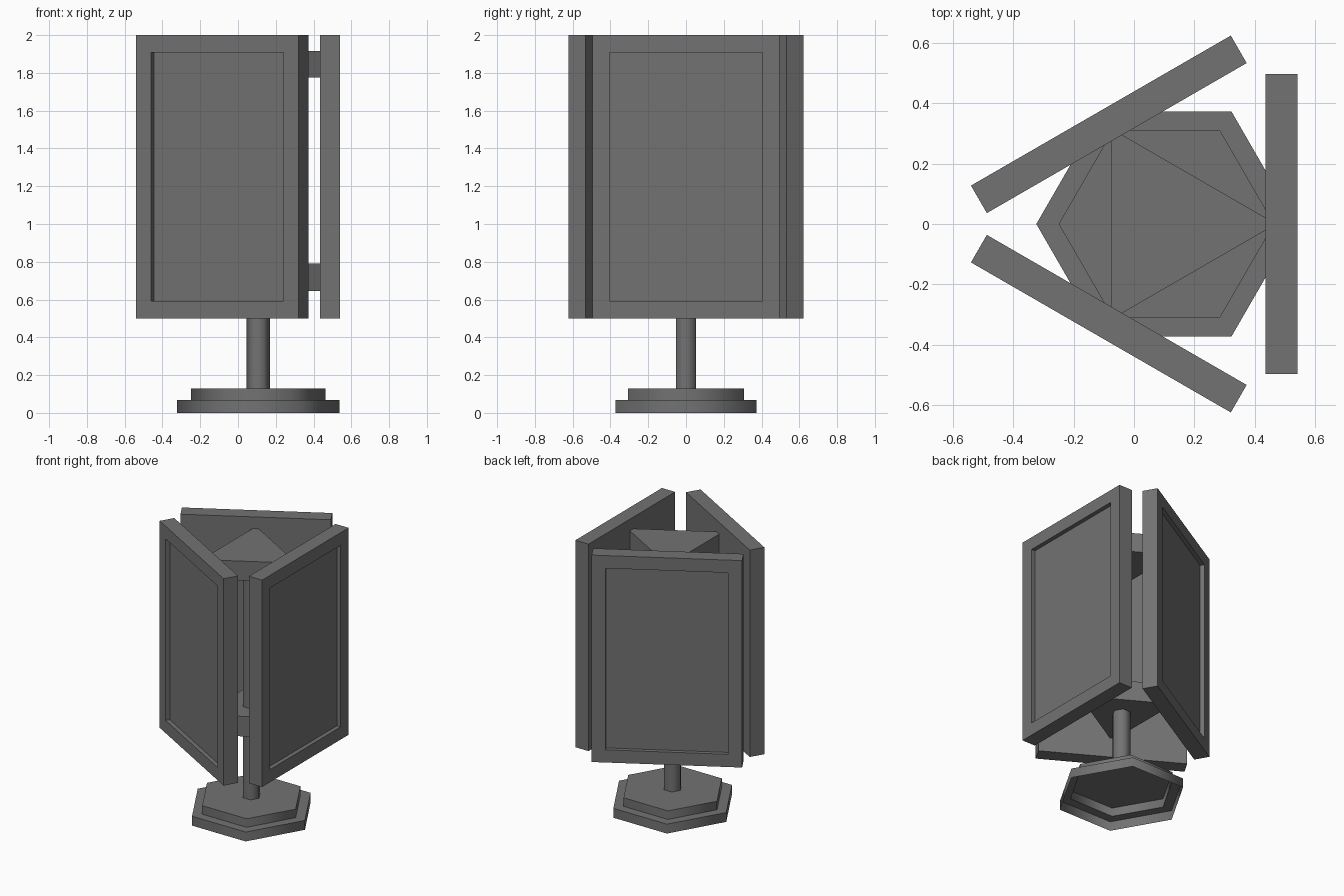
import bpy, bmesh
from math import radians, cos, sin, pi
from mathutils import Matrix

if "Cube" in bpy.data.objects:
    bpy.data.objects.remove(bpy.data.objects["Cube"])

CX = 0.107  # vertical axis of the stand

dark = bpy.data.materials.new("dark_grey")
dark.diffuse_color = (0.17, 0.17, 0.17, 1)
dark.use_nodes = True
dark.node_tree.nodes["Principled BSDF"].inputs["Base Color"].default_value = dark.diffuse_color


def finish(bm, name, smooth_angle=None):
    bmesh.ops.recalc_face_normals(bm, faces=bm.faces)
    me = bpy.data.meshes.new(name)
    bm.to_mesh(me)
    bm.free()
    me.materials.append(dark)
    ob = bpy.data.objects.new(name, me)
    bpy.context.collection.objects.link(ob)
    if smooth_angle:
        bpy.ops.object.select_all(action='DESELECT')
        ob.select_set(True)
        bpy.context.view_layer.objects.active = ob
        bpy.ops.object.shade_smooth_by_angle(angle=radians(smooth_angle))
    return ob


def loft(name, rings, sides, smooth_angle=None, bottom=True):
    """Regular prism stack through (radius, z) rings, capped on top."""
    bm = bmesh.new()
    loops = [[bm.verts.new((CX + r * cos(2 * pi * i / sides),
                            r * sin(2 * pi * i / sides), z))
              for i in range(sides)] for r, z in rings]
    for a, b in zip(loops, loops[1:]):
        for i in range(sides):
            j = (i + 1) % sides
            bm.faces.new((a[i], a[j], b[j], b[i]))
    if bottom:
        bm.faces.new(loops[0])
    bm.faces.new(loops[-1])
    return finish(bm, name, smooth_angle)


def panel(name, angle):
    """Framed board with a recessed outer face, turned around the stand axis."""
    bm = bmesh.new()
    bmesh.ops.create_cube(bm, size=1, matrix=Matrix.Translation((0.3805, 0, 1.25))
                          @ Matrix.Diagonal((0.105, 0.992, 1.5, 1)))
    face = max(bm.faces, key=lambda f: f.calc_center_median().x)
    bmesh.ops.inset_region(bm, faces=[face], thickness=0.092, use_even_offset=True)
    inner = bmesh.ops.extrude_discrete_faces(bm, faces=[face])['faces'][0]
    bmesh.ops.translate(bm, verts=inner.verts, vec=(-0.03, 0, 0))
    bm.transform(Matrix.Translation((CX, 0, 0)) @ Matrix.Rotation(radians(angle), 4, 'Z'))
    return finish(bm, name)


# Stepped six-sided foot, an open shell underneath
loft("base", [(0.43, 0), (0.43, 0.068), (0.356, 0.068), (0.356, 0.13)], 6, 70, bottom=False)

# Central post
loft("post", [(0.062, 0.13), (0.062, 1.85)], 6, 70)

# Triangular brackets that carry the panels
loft("lower_bracket", [(0.364, 0.645), (0.364, 0.79)], 3)
loft("upper_bracket", [(0.364, 1.775), (0.364, 1.915)], 3)

# Three display panels
for i in range(3):
    panel(f"display_panel_{i + 1}", 120 * i)
